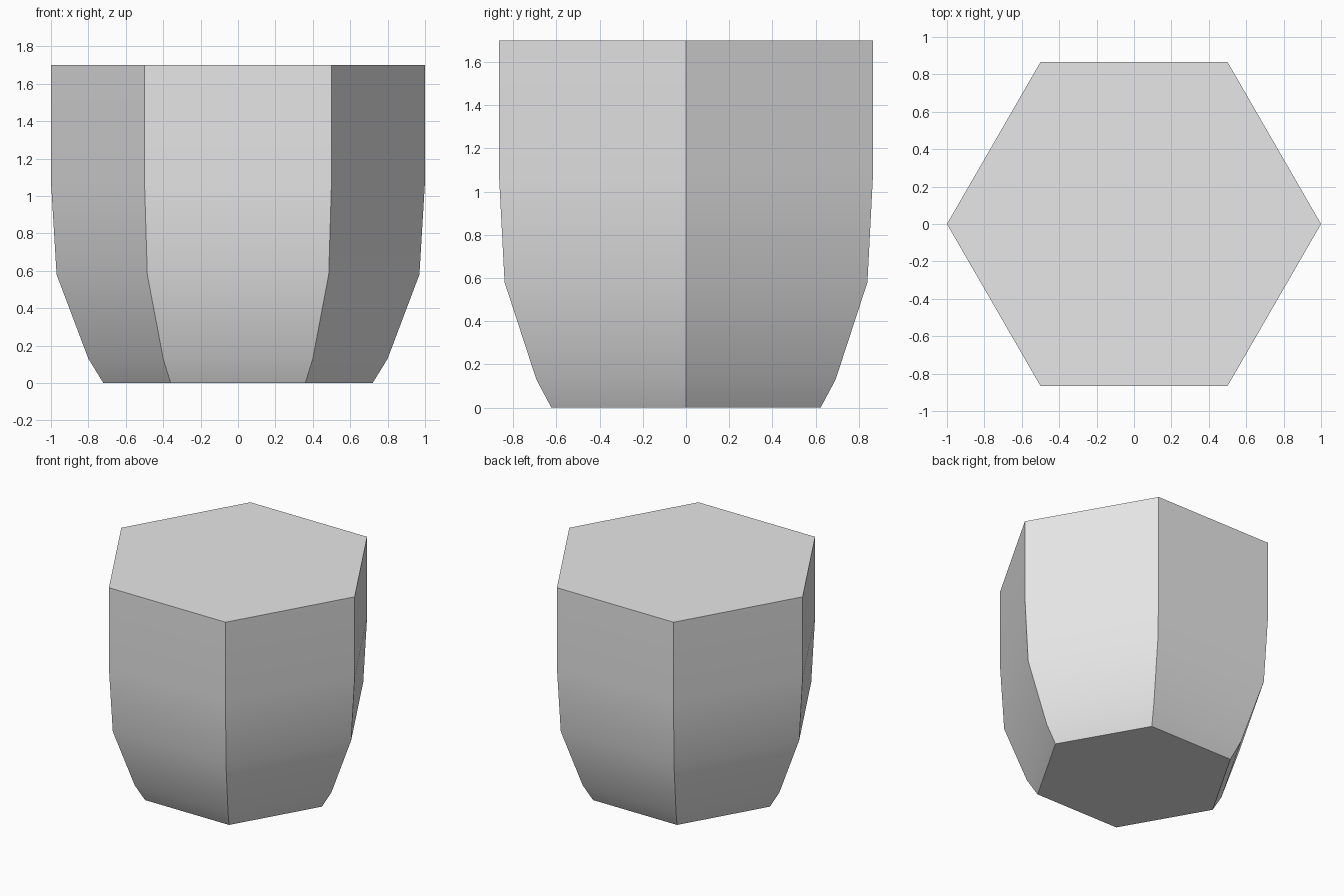
import bpy
import bmesh
from math import cos, sin, tau

cube = bpy.data.objects.get("Cube")
if cube:
    bpy.data.objects.remove(cube, do_unlink=True)

# Plain grey material
grey = bpy.data.materials.new("light_grey")
grey.use_nodes = True
colour = (0.8, 0.8, 0.8, 1)
grey.diffuse_color = colour
grey.node_tree.nodes["Principled BSDF"].inputs["Base Color"].default_value = colour

# Tapered hexagonal body: corner radius and height of each ring
SIDES = 6
profile = [(0.72, 0), (0.8, 0.13), (0.97, 0.58), (1, 1.08), (1, 1.7)]

bm = bmesh.new()
rings = [[bm.verts.new((r * cos(tau * i / SIDES), r * sin(tau * i / SIDES), z))
          for i in range(SIDES)] for r, z in profile]
for low, high in zip(rings, rings[1:]):
    for i in range(SIDES):
        j = (i + 1) % SIDES
        bm.faces.new((low[i], low[j], high[j], high[i]))

# Flat base and top
bm.faces.new(rings[0][::-1])
bm.faces.new(rings[-1])

mesh = bpy.data.meshes.new("hexagonal_block")
bm.to_mesh(mesh)
bm.free()
mesh.materials.append(grey)
block = bpy.data.objects.new("hexagonal_block", mesh)
bpy.context.collection.objects.link(block)

# Smooth along the curved sides, sharp at the corners and rims
bpy.ops.object.select_all(action="DESELECT")
block.select_set(True)
bpy.context.view_layer.objects.active = block
bpy.ops.object.shade_smooth_by_angle(angle=tau / 10)
